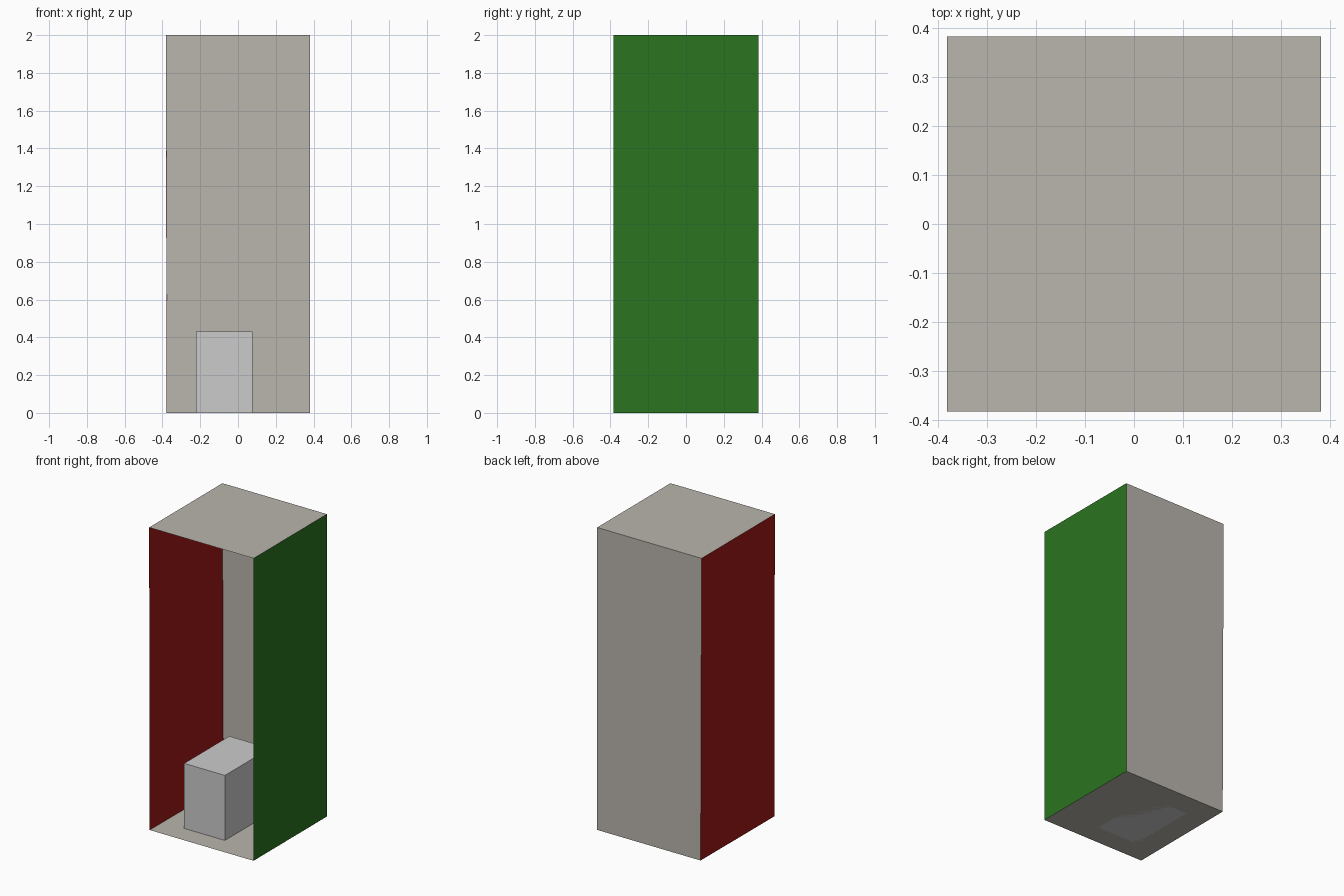
import bpy

if "Cube" in bpy.data.objects:
    bpy.data.objects.remove(bpy.data.objects["Cube"])

R, L = 0.382, -0.382          # right wall, top of left wall
LF, LB = -0.378, -0.375       # slightly skewed bottom of left wall (front, back)
F, B, H = -0.383, 0.383, 2.0  # front, back, height


def material(name, color):
    mat = bpy.data.materials.new(name)
    mat.diffuse_color = (*color, 1)
    mat.use_nodes = True
    mat.node_tree.nodes["Principled BSDF"].inputs["Base Color"].default_value = mat.diffuse_color
    return mat


def panel(name, corners, mat):
    mesh = bpy.data.meshes.new(name)
    mesh.from_pydata(corners, [], [(0, 1, 2, 3)])
    mesh.materials.append(mat)
    obj = bpy.data.objects.new(name, mesh)
    bpy.context.collection.objects.link(obj)


white = material("warm_white", (0.49, 0.465, 0.42))
red = material("red", (0.355, 0.009, 0.008))
green = material("green", (0.0235, 0.175, 0.015))

# Shared room corners
fl, fr, br, bl = (LF, F, 0), (R, F, 0), (R, B, 0), (LB, B, 0)
tfl, tfr, tbr, tbl = (L, F, H), (R, F, H), (R, B, H), (L, B, H)

# Open-fronted room of single-sided panels facing inwards
panel("floor", [fl, fr, br, bl], white)
panel("ceiling", [tfl, tbl, tbr, tfr], white)
panel("back_wall", [bl, br, tbr, tbl], white)
panel("left_wall", [fl, bl, tbl, tfl], red)
panel("right_wall", [fr, tfr, tbr, br], green)

# Block standing on the floor
x0, x1, y0, y1, top = -0.222, 0.076, -0.245, 0.226, 0.43
bpy.ops.mesh.primitive_cube_add(size=1, location=((x0 + x1) / 2, (y0 + y1) / 2, top / 2))
block = bpy.context.object
block.name = "block"
block.scale = (x1 - x0, y1 - y0, top)
bpy.ops.object.transform_apply(location=False, rotation=False, scale=True)
